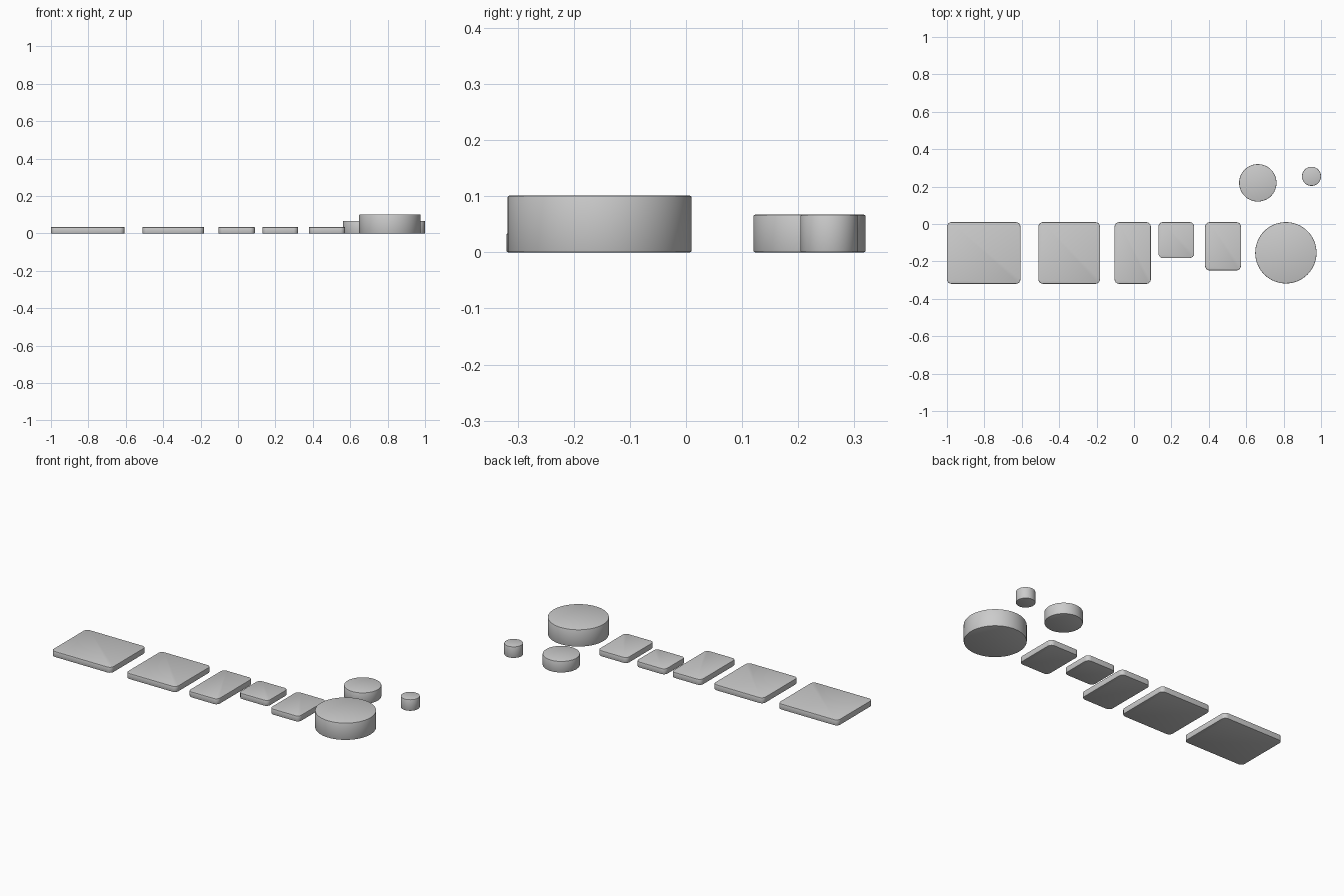
import bpy, bmesh, math

if "Cube" in bpy.data.objects:
    bpy.data.objects.remove(bpy.data.objects["Cube"])


def slab(name, outline, height, edge=0.003):
    # Extrude a flat outline upward and soften its rims
    bm = bmesh.new()
    base = bm.faces.new([bm.verts.new((x, y, 0)) for x, y in outline])
    top = bmesh.ops.extrude_face_region(bm, geom=[base], use_keep_orig=True)
    for v in top["geom"]:
        if isinstance(v, bmesh.types.BMVert):
            v.co.z = height
    bmesh.ops.recalc_face_normals(bm, faces=bm.faces[:])
    rims = [e for e in bm.edges if abs(e.verts[0].co.z - e.verts[1].co.z) < 1e-6]
    bmesh.ops.bevel(bm, geom=rims, offset=edge, segments=2, profile=0.5, affect='EDGES')
    mesh = bpy.data.meshes.new(name)
    bm.to_mesh(mesh)
    bm.free()
    obj = bpy.data.objects.new(name, mesh)
    bpy.context.collection.objects.link(obj)
    bpy.ops.object.select_all(action='DESELECT')
    obj.select_set(True)
    bpy.context.view_layer.objects.active = obj
    bpy.ops.object.shade_smooth_by_angle(angle=math.radians(30))
    return obj


def rounded_rect(x0, x1, y0, y1, r=0.025, n=6):
    corners = [(x1 - r, y1 - r), (x0 + r, y1 - r), (x0 + r, y0 + r), (x1 - r, y0 + r)]
    return [(cx + r * math.cos(math.pi / 2 * (q + i / n)),
             cy + r * math.sin(math.pi / 2 * (q + i / n)))
            for q, (cx, cy) in enumerate(corners) for i in range(n + 1)]


def circle(cx, cy, r, n=64):
    return [(cx + r * math.cos(math.tau * i / n), cy + r * math.sin(math.tau * i / n))
            for i in range(n)]


# Row of flat rounded tiles, aligned along their back edge
for name, x0, x1, y0 in [
    ("extra_wide_tile", -1.0, -0.607, -0.32),
    ("wide_tile", -0.511, -0.182, -0.32),
    ("tall_tile", -0.104, 0.09, -0.32),
    ("small_tile", 0.13, 0.322, -0.182),
    ("medium_tile", 0.38, 0.572, -0.248),
]:
    slab(name, rounded_rect(x0, x1, y0, 0.01), 0.034)

# Round discs
for name, x, y, r, h in [
    ("large_disc", 0.812, -0.154, 0.164, 0.101),
    ("medium_disc", 0.662, 0.22, 0.1, 0.067),
    ("small_disc", 0.949, 0.255, 0.051, 0.067),
]:
    slab(name, circle(x, y, r), h)
